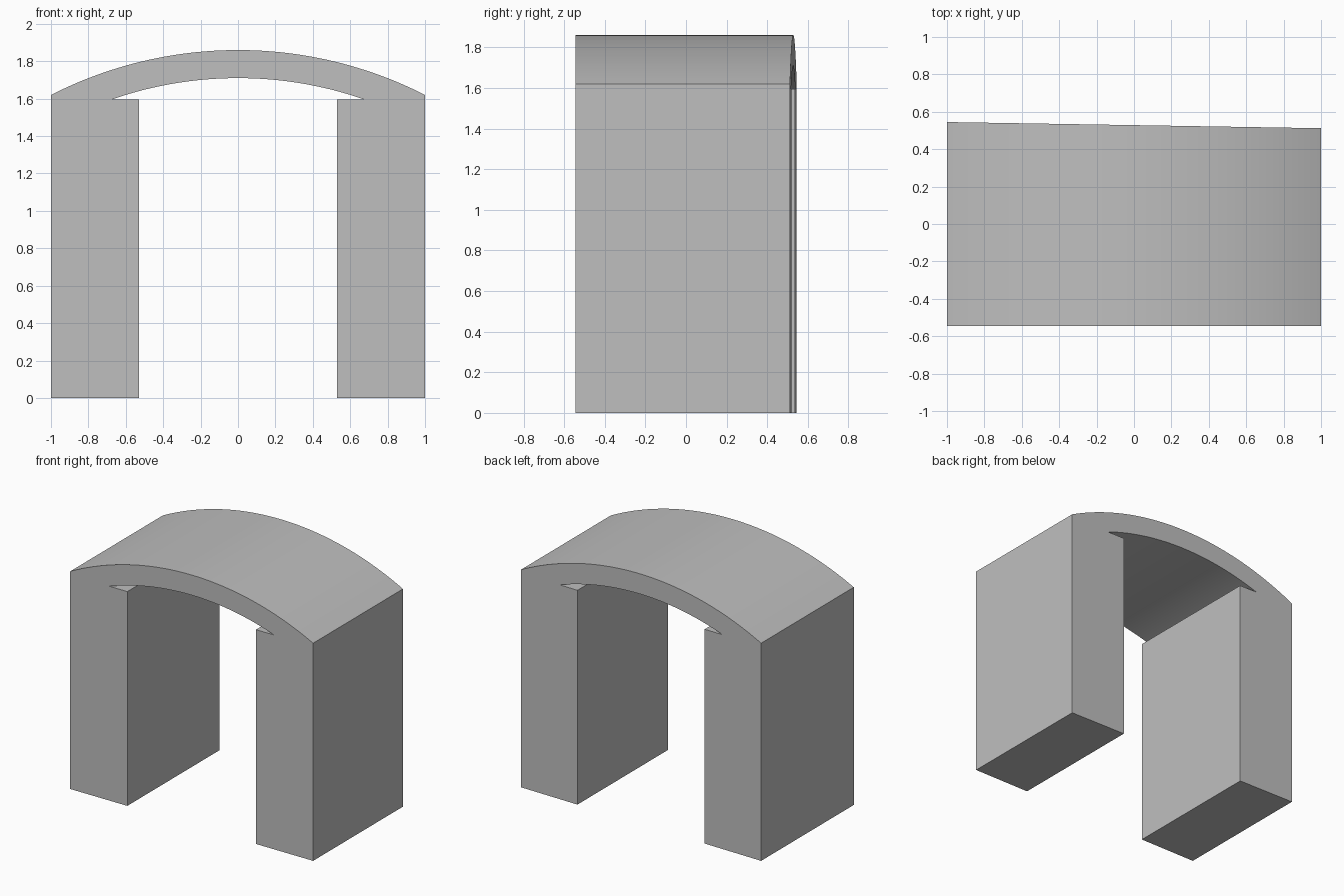
import bpy, bmesh, math

cube = bpy.data.objects.get("Cube")
if cube:
    bpy.data.objects.remove(cube)

HALF_WIDTH, PIER_INNER, LEDGE_Z = 1.0, 0.53, 1.595
OUTER_R, INNER_R, APEX_Z = 2.203, 2.053, 1.86
CENTRE_Z = APEX_Z - OUTER_R
FRONT_Y, BACK_LEFT, BACK_RIGHT = -0.545, 0.512, 0.545
SEGMENTS = 48


def arc(radius, half_angle):
    """Points of a shallow arc, from -x to +x."""
    angles = [half_angle * (2 * i / SEGMENTS - 1) for i in range(SEGMENTS + 1)]
    return [(radius * math.sin(a), CENTRE_Z + radius * math.cos(a)) for a in angles]


def back_y(x):
    """The back is slightly skewed across the width."""
    t = (x + HALF_WIDTH) / (2 * HALF_WIDTH)
    return BACK_RIGHT + (BACK_LEFT - BACK_RIGHT) * t


# Outline: vault top, left pier, vault underside, right pier
vault_top = arc(OUTER_R, math.asin(HALF_WIDTH / OUTER_R))
underside = arc(INNER_R, math.acos((LEDGE_Z - CENTRE_Z) / INNER_R))
left_pier = [(HALF_WIDTH, 0), (PIER_INNER, 0), (PIER_INNER, LEDGE_Z)]
right_pier = [(-x, z) for x, z in reversed(left_pier)]
outline = vault_top + left_pier + underside[::-1] + right_pier

# Extrude the outline to the skewed back
bm = bmesh.new()
front = bm.faces.new([bm.verts.new((x, FRONT_Y, z)) for x, z in outline])
extruded = bmesh.ops.extrude_face_region(bm, geom=[front], use_keep_orig=True)
for item in extruded["geom"]:
    if isinstance(item, bmesh.types.BMVert):
        item.co.y = back_y(item.co.x)
bmesh.ops.recalc_face_normals(bm, faces=bm.faces)

mesh = bpy.data.meshes.new("vaulted_arch")
bm.to_mesh(mesh)
bm.free()
arch = bpy.data.objects.new("vaulted_arch", mesh)
bpy.context.collection.objects.link(arch)

# Plain grey stone
grey = bpy.data.materials.new("light_grey")
grey.use_nodes = True
colour = (0.52, 0.52, 0.52, 1)
grey.diffuse_color = colour
grey.node_tree.nodes["Principled BSDF"].inputs["Base Color"].default_value = colour
mesh.materials.append(grey)

# Smooth vault, crisp edges
bpy.ops.object.select_all(action="DESELECT")
arch.select_set(True)
bpy.context.view_layer.objects.active = arch
bpy.ops.object.shade_smooth_by_angle(angle=math.radians(15))
